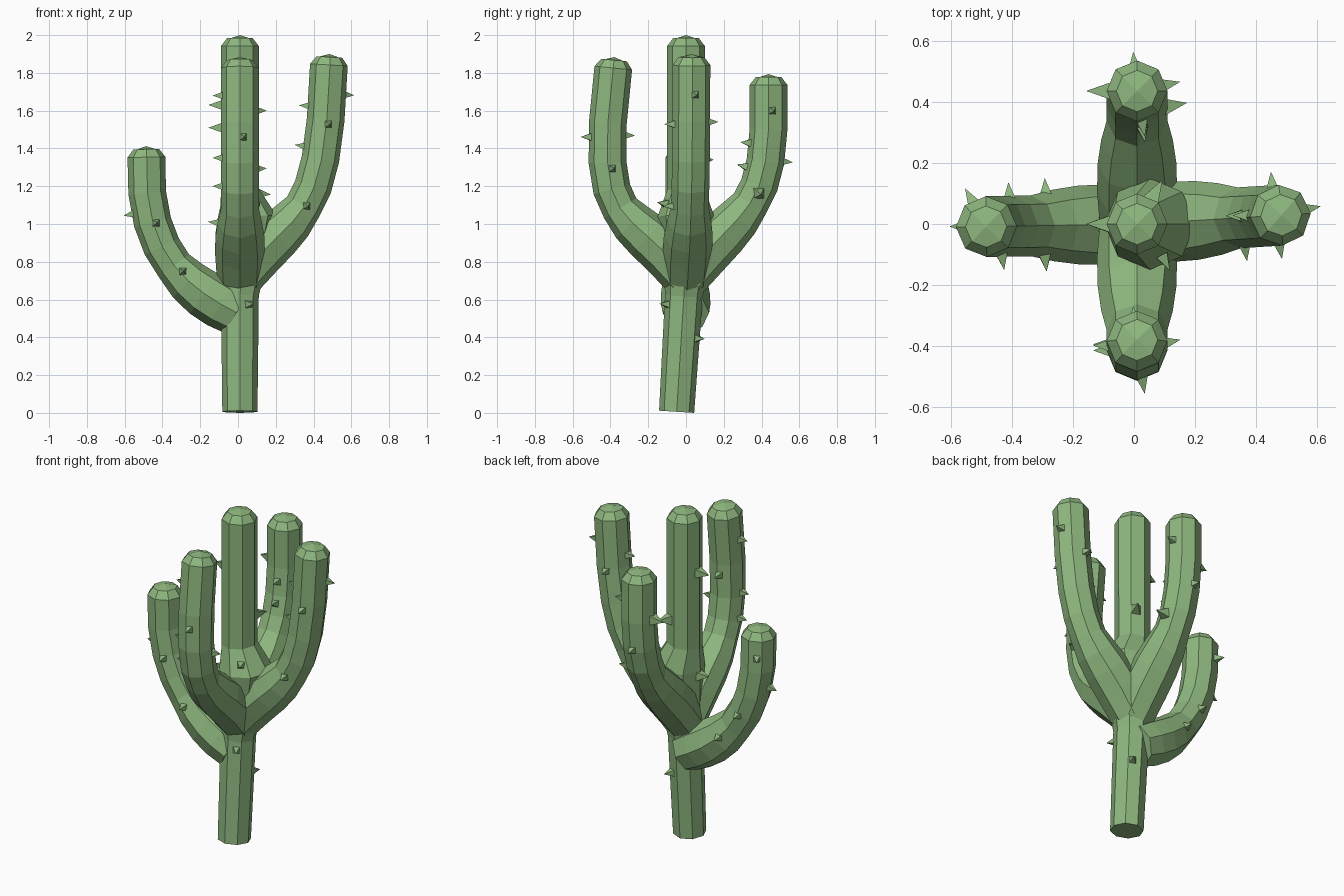
import bpy, bmesh, math
from mathutils import Vector, Matrix, geometry

SIDES = 8
STEM = 0.1
SMALL, BIG = 1, 1.4
COMPASS = {"left": 12, "back_left": 60, "back": 95, "back_right": 120,
           "right": 180, "front": -80, "front_left": -60}

old = bpy.data.objects.get("Cube")
if old:
    bpy.data.objects.remove(old, do_unlink=True)

# One flat green for flesh and spines
green = bpy.data.materials.new("cactus_green")
green.use_nodes = True
green.diffuse_color = (0.27, 0.47, 0.21, 1)
green.node_tree.nodes["Principled BSDF"].inputs["Base Color"].default_value = green.diffuse_color


def finish(bm, name):
    bmesh.ops.recalc_face_normals(bm, faces=bm.faces[:])
    mesh = bpy.data.meshes.new(name)
    bm.to_mesh(mesh)
    bm.free()
    mesh.materials.append(green)
    obj = bpy.data.objects.new(name, mesh)
    bpy.context.collection.objects.link(obj)


def tangent(path, i):
    ahead = path[min(i + 1, len(path) - 1)][0]
    behind = path[max(i - 1, 0)][0]
    return (ahead - behind).normalized()


def tube(name, path, side):
    """Faceted stem along (centre, radius) points, ending in a blunt cap."""
    bm = bmesh.new()

    def ring(centre, radius, along):
        u = (side - along * side.dot(along)).normalized()
        v = along.cross(u)
        angles = [math.tau * k / SIDES for k in range(SIDES)]
        return [bm.verts.new(centre + (u * math.cos(a) + v * math.sin(a)) * radius)
                for a in angles]

    rings = [ring(c, r, tangent(path, i)) for i, (c, r) in enumerate(path)]
    tip, radius = path[-1]
    along = tangent(path, len(path) - 1)
    top = ring(tip + along * 0.042, radius * 0.68, along)
    rings.append(top)
    for low, high in zip(rings, rings[1:]):
        for k in range(SIDES):
            bm.faces.new((low[k - 1], low[k], high[k], high[k - 1]))
    bm.faces.new(rings[0])
    # Domed cap of four quads meeting at the tip
    apex = bm.verts.new(tip + along * 0.058)
    for k in range(0, SIDES, 2):
        bm.faces.new((top[k - 1], top[k], top[k + 1], apex))
    finish(bm, name)


def add_spine(bm, path, height, direction, scale):
    """Four-sided thorn standing on the stem surface."""
    turn = math.radians(COMPASS[direction])
    out = Vector((math.cos(turn), math.sin(turn), 0))
    for (a, ra), (b, rb) in zip(path, path[1:]):
        if a.z <= height < b.z:
            f = (height - a.z) / (b.z - a.z)
            along = (b - a).normalized()
            out = (out - along * out.dot(along)).normalized()
            length = 0.055 * scale
            root = a.lerp(b, f) + out * (ra + (rb - ra) * f) * 0.9
            turned = out.to_track_quat("Z", "Y").to_matrix().to_4x4()
            square = Matrix.Rotation(math.pi / 4, 4, "Z")
            bmesh.ops.create_cone(
                bm, cap_ends=True, segments=4, radius1=length / 2, radius2=0, depth=length,
                matrix=Matrix.Translation(root + out * length / 2) @ turned @ square)
            return


def spines(name, path, groups):
    bm = bmesh.new()
    for direction, scale, heights in groups:
        for height in heights:
            add_spine(bm, path, height, direction, scale)
    finish(bm, name)


# Trunk: foot leans forward, stem swells towards the left arm at the fork
def trunk_point(z):
    lean = -0.05 * max(0, 1 - z / 0.8)
    taper = 0.007 * max(0, 1 - z / 0.6)
    reach = 0.4 if z < 1.04 else 0.14
    swell = 0.05 * max(0, 1 - abs(z - 1.04) / reach)
    return Vector((0.01 + swell * 0.85, lean, z)), STEM - taper + swell


trunk = [trunk_point(z) for z in (0.006, 0.36, 0.62, 0.8, 1.04, 1.18, 1.5, 1.942)]
tube("trunk", trunk, Vector((1, 0, 0)))
spines("trunk_spines", trunk, [
    ("front_left", SMALL, [0.57, 1.09]),
    ("back_left", SMALL, [0.4]),
    ("back_left", BIG, [1.34]),
    ("right", BIG, [0.99, 1.63])])


# Arms: curve out of the trunk and bend upright, thicker near the root
def arm(name, heading, root, rise, bend, end, groups):
    a = math.radians(heading)
    reach = Vector((math.cos(a), math.sin(a), 0))
    knots = [Vector((0.01, 0, z)) + reach * d
             for d, z in (root, (root[0] + rise[0], root[1] + rise[1]), bend, end)]
    steps = 9
    path = []
    for i, p in enumerate(geometry.interpolate_bezier(*knots, steps)):
        fade = 0.25 + 0.75 * min(1, 2 * i / (steps - 1))
        path.append((p, STEM + 0.032 * math.sin(math.pi * fade)))
    tube(name, path, Vector((-reach.y, reach.x, 0)))
    spines(name + "_spines", path, groups)


HIGH_ROOT, STEEP = (0, 0.72), (0.3, 0.4)
LOW_ROOT, SHALLOW = (0.02, 0.53), (0.22, 0.12)

arm("left_arm", 3.5, HIGH_ROOT, STEEP, (0.44, 0.94), (0.472, 1.842), [
    ("front", SMALL, [1.1, 1.53]),
    ("left", SMALL, [1.69]),
    ("back", SMALL, [1.54]),
    ("right", SMALL, [1.4, 1.62])])

arm("front_arm", -90, HIGH_ROOT, STEEP, (0.5, 0.92), (0.385, 1.826), [
    ("front", SMALL, [1.46]),
    ("left", SMALL, [1.29]),
    ("back", SMALL, [1.47]),
    ("right", SMALL, [1.2, 1.35, 1.68])])

arm("back_arm", 90, HIGH_ROOT, STEEP, (0.46, 1.02), (0.437, 1.736), [
    ("front", SMALL, [1.28, 1.42]),
    ("left", SMALL, [1.6]),
    ("left", BIG, [1.17]),
    ("back", SMALL, [1.34]),
    ("right", BIG, [1.51])])

arm("right_arm", 181, LOW_ROOT, SHALLOW, (0.52, 0.8), (0.495, 1.354), [
    ("front", SMALL, [0.74, 1]),
    ("right", SMALL, [1.07]),
    ("back", SMALL, [0.72, 0.88]),
    ("back_right", SMALL, [1.25])])
